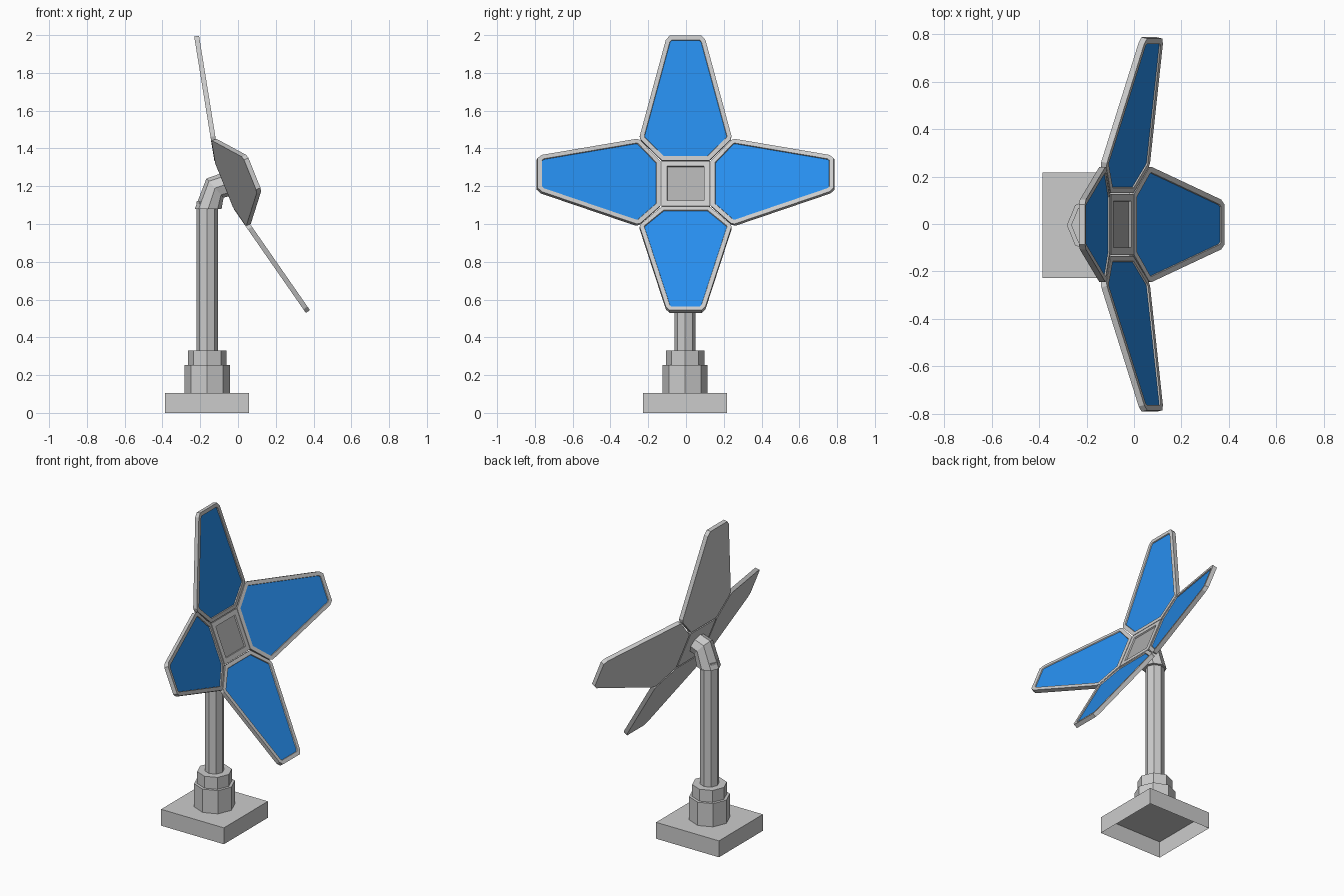
import bpy, bmesh
from math import radians, cos, sin, pi
from mathutils import Matrix, Vector

if "Cube" in bpy.data.objects:
    bpy.data.objects.remove(bpy.data.objects["Cube"])

CX, CY = -0.163, -0.005          # mast axis
THICK = 0.026                    # panel thickness
HUB_HALF = 0.132                 # hub centre to panel hinge


def material(name, rgb):
    m = bpy.data.materials.new(name)
    m.diffuse_color = (*rgb, 1)
    m.use_nodes = True
    m.node_tree.nodes["Principled BSDF"].inputs["Base Color"].default_value = m.diffuse_color
    return m


frame_grey = material("frame_grey", (0.8, 0.8, 0.8))
plate_grey = material("plate_grey", (0.42, 0.42, 0.42))
cell_blue = material("cell_blue", (0.02, 0.27, 0.85))


def finish(bm, name, mats=(), matrix=None):
    bmesh.ops.recalc_face_normals(bm, faces=bm.faces)
    me = bpy.data.meshes.new(name)
    bm.to_mesh(me)
    bm.free()
    for m in mats:
        me.materials.append(m)
    ob = bpy.data.objects.new(name, me)
    if matrix:
        ob.matrix_world = matrix
    bpy.context.collection.objects.link(ob)
    return ob


def loft(name, rings, sides=8):
    """Tube through rings of (centre, radius, tilt about y)."""
    bm = bmesh.new()
    loops = []
    for centre, r, tilt in rings:
        rot = Matrix.Rotation(radians(tilt), 3, 'Y')
        loops.append([bm.verts.new(Vector(centre) + rot @ Vector(
            (r * cos(2 * pi * i / sides), r * sin(2 * pi * i / sides), 0)))
            for i in range(sides)])
    for a, b in zip(loops, loops[1:]):
        for i in range(sides):
            j = (i + 1) % sides
            bm.faces.new((a[i], a[j], b[j], b[i]))
    bm.faces.new(loops[0][::-1])
    bm.faces.new(loops[-1])
    return finish(bm, name)


def framed_plate(name, outline, rim, recess, mats, matrix):
    """Flat slab with a raised rim around a coloured, recessed front."""
    bm = bmesh.new()
    front = [bm.verts.new((x, y, 0)) for x, y in outline]
    back = [bm.verts.new((x, y, -THICK)) for x, y in outline]
    n = len(outline)
    for i in range(n):
        j = (i + 1) % n
        bm.faces.new((back[i], back[j], front[j], front[i]))
    bm.faces.new(back[::-1])
    face = bm.faces.new(front)
    bm.normal_update()
    bmesh.ops.inset_region(bm, faces=[face], thickness=rim, use_even_offset=True)
    bmesh.ops.inset_region(bm, faces=[face], thickness=0.002, depth=-recess,
                           use_even_offset=True)
    face.material_index = 1
    return finish(bm, name, mats, matrix)


# Base, open underneath
bm = bmesh.new()
bmesh.ops.create_cube(bm, size=1, matrix=Matrix.Translation((CX, CY, 0.0525))
                      @ Matrix.Diagonal((0.445, 0.445, 0.105, 1)))
bm.normal_update()
bmesh.ops.delete(bm, geom=[f for f in bm.faces if f.normal.z < -0.5], context='FACES')
finish(bm, "base")

# Octagonal collars and mast
for name, r, z0, z1 in (("lower_collar", 0.12, 0.105, 0.254),
                        ("upper_collar", 0.102, 0.254, 0.33),
                        ("mast", 0.056, 0.33, 1.12)):
    loft(name, [((CX, CY, z0), r, 0), ((CX, CY, z1), r, 0)])

# Bent elbow from mast to hub
loft("elbow", [((-0.158, CY, 1.08), 0.071, 0),
               ((-0.122, CY, 1.19), 0.068, 48),
               ((-0.07, CY, 1.207), 0.064, 68)])

# Tilted hub plate
hub = Matrix.Translation((-0.05, -0.002, 1.215)) @ Matrix.Rotation(radians(68), 4, 'Y')
h = HUB_HALF - 0.004
framed_plate("hub_plate", [(-h, -h), (h, -h), (h, h), (-h, h)], 0.03, 0.008,
             (frame_grey, plate_grey), hub)

# Four folded solar panels
side = [(0, 0.126), (0.11, 0.237), (0.13, 0.243), (0.645, 0.105), (0.668, 0.085)]
outline = [(x, -y) for x, y in side] + side[::-1]
for k, place in enumerate(("lower", "right", "upper", "left")):
    m = (hub @ Matrix.Rotation(k * pi / 2, 4, 'Z')
         @ Matrix.Translation((HUB_HALF, 0, 0))
         @ Matrix.Rotation(radians(-12.8), 4, 'Y'))
    framed_plate(place + "_solar_panel", outline, 0.023, 0.006,
                 (frame_grey, cell_blue), m)
